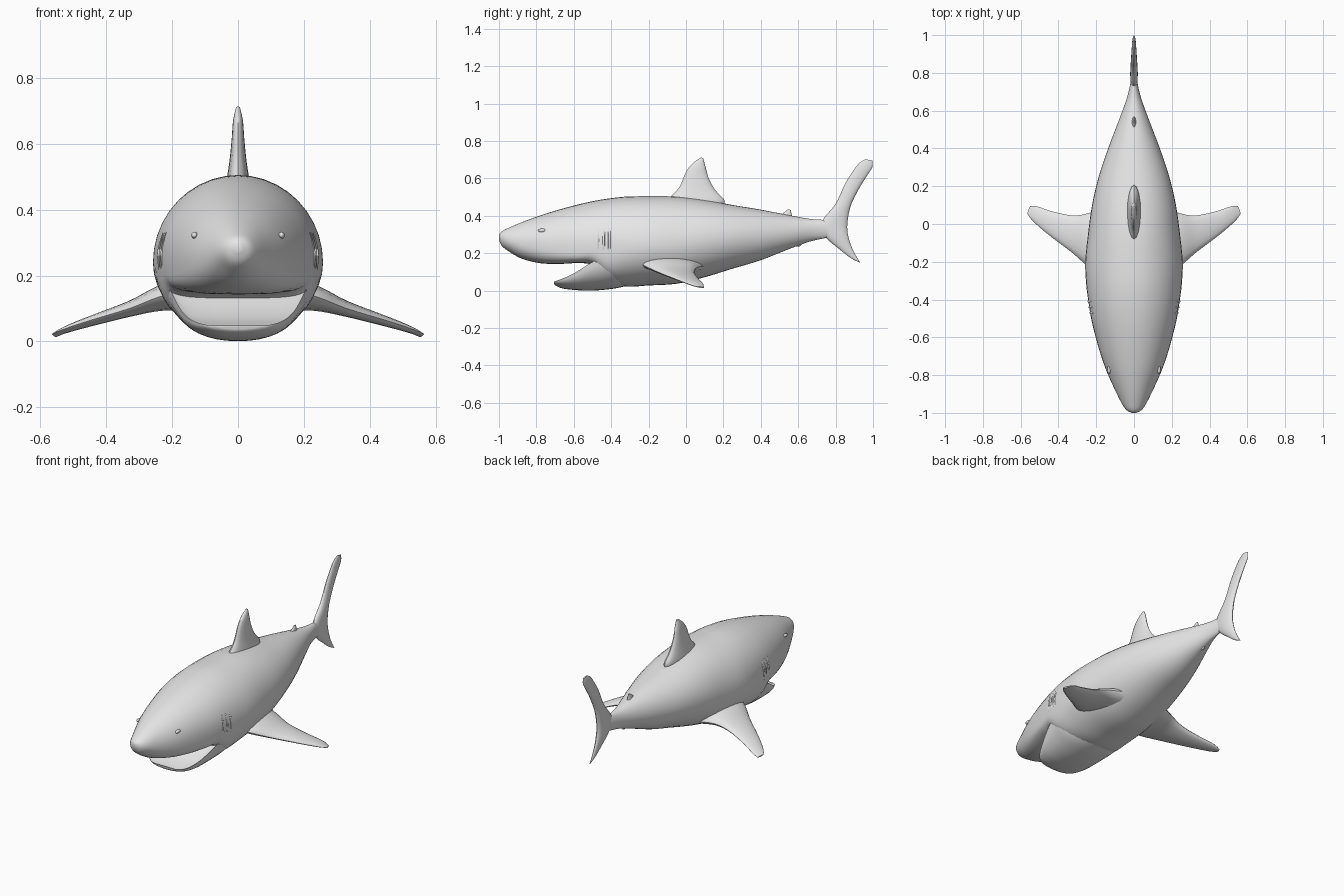
import bpy, bmesh, math
from mathutils import Vector

if "Cube" in bpy.data.objects:
    bpy.data.objects.remove(bpy.data.objects["Cube"])

grey = bpy.data.materials.new("skin_grey")
grey.use_nodes = True
grey.diffuse_color = (0.8, 0.8, 0.8, 1)
grey.node_tree.nodes["Principled BSDF"].inputs["Base Color"].default_value = (0.8, 0.8, 0.8, 1)


def refine(rows, steps):
    """Smooth curve through rows of numbers (Catmull-Rom)."""
    out = []
    for i in range(len(rows) - 1):
        a, b, c, d = (rows[max(0, min(len(rows) - 1, i + k))] for k in (-1, 0, 1, 2))
        for s in range(steps):
            t = s / steps
            out.append([q + 0.5 * t * (r - p + t * (2 * p - 5 * q + 4 * r - u + t * (3 * (q - r) + u - p)))
                        for p, q, r, u in zip(a, b, c, d)])
    return out + [list(rows[-1])]


def finish(name, bm, mirror=False):
    bmesh.ops.recalc_face_normals(bm, faces=bm.faces)
    mesh = bpy.data.meshes.new(name)
    bm.to_mesh(mesh)
    bm.free()
    mesh.materials.append(grey)
    for p in mesh.polygons:
        p.use_smooth = True
    mesh.set_sharp_from_angle(angle=math.radians(50))
    ob = bpy.data.objects.new(name, mesh)
    bpy.context.collection.objects.link(ob)
    if mirror:
        ob.modifiers.new("mirror", "MIRROR").use_mirror_merge = False
    return ob


def loft(name, rings, mirror=False):
    """Skin a list of closed rings and cap both ends."""
    bm = bmesh.new()
    loops = [[bm.verts.new(p) for p in ring] for ring in rings]
    n = len(loops[0])
    for a, b in zip(loops, loops[1:]):
        for i in range(n):
            j = (i + 1) % n
            bm.faces.new((a[i], a[j], b[j], b[i]))
    bm.faces.new(loops[0])
    bm.faces.new(loops[-1])
    return finish(name, bm, mirror)


def power(v, n):
    return math.copysign(abs(v) ** (2 / n), v)


def hull(name, rows, top_power, steps=4, sides=40):
    """Rows: y, top z, bottom z, half width, z of widest point, squareness below."""
    rings = []
    for y, top, bottom, w, mid, low_power in refine(rows, steps):
        ring = []
        for i in range(sides):
            a = math.tau * i / sides
            c, s = math.cos(a), math.sin(a)
            n = top_power if s >= 0 else low_power
            h = top - mid if s >= 0 else mid - bottom
            ring.append((w * power(c, n), y, mid + h * power(s, n)))
        rings.append(ring)
    return loft(name, rings)


def fin(name, rows, normal, mirror=False, steps=4, sides=16):
    """Rows: leading point, trailing point, half thickness."""
    normal = Vector(normal).normalized()
    flat = [(*a, *b, t) for a, b, t in rows]
    rings = []
    for r in refine(flat, steps):
        lead, trail = Vector(r[:3]), Vector(r[3:6])
        mid, half = (lead + trail) / 2, (lead - trail) / 2
        rings.append([mid + half * math.cos(a) + normal * r[6] * math.sin(a)
                      for a in (math.tau * i / sides for i in range(sides))])
    return loft(name, rings, mirror)


def upright_fin(name, rows):
    """Rows in the middle plane: leading y, z, trailing y, z, half thickness."""
    return fin(name, [((0, a, b), (0, c, d), t) for a, b, c, d, t in rows], (1, 0, 0))


# Body with a flat mouth roof under the snout
hull("body", [
    (-1, .3, .272, .012, .285, 2),
    (-.985, .317, .24, .04, .28, 2),
    (-.95, .335, .212, .065, .27, 2),
    (-.88, .365, .172, .1, .255, 2.3),
    (-.78, .402, .147, .145, .25, 3),
    (-.68, .433, .143, .18, .25, 4),
    (-.58, .46, .147, .208, .25, 5),
    (-.5, .478, .135, .227, .25, 4),
    (-.42, .492, .05, .24, .25, 3),
    (-.32, .503, .022, .253, .24, 2.2),
    (-.2, .505, .028, .258, .24, 2),
    (-.05, .503, .037, .243, .25, 2),
    (.1, .485, .072, .222, .27, 2),
    (.25, .458, .118, .187, .285, 2),
    (.4, .433, .163, .137, .295, 2),
    (.55, .404, .222, .08, .31, 2),
    (.66, .384, .262, .04, .325, 2),
    (.74, .378, .28, .02, .33, 2),
    (.8, .37, .29, .012, .33, 2)], 2)

# Lower jaw: the top sinks below the rim as a trough
hull("lower_jaw", [
    (-.705, .044, .036, .07, .048, 2),
    (-.695, .044, .026, .105, .052, 2),
    (-.66, .05, .012, .14, .065, 2.1),
    (-.6, .068, .004, .17, .092, 2.2),
    (-.54, .1, .001, .192, .13, 2.2),
    (-.47, .15, .002, .212, .17, 2.2),
    (-.38, .2, .012, .23, .21, 2.2),
    (-.3, .2, .03, .2, .21, 2)], 4)

# Fins on the middle plane
upright_fin("tail_fin", [
    (.96, .703, .997, .695, .004),
    (.93, .685, .996, .66, .009),
    (.9, .65, .968, .615, .012),
    (.85, .57, .925, .545, .015),
    (.8, .465, .885, .465, .018),
    (.735, .385, .868, .4, .02),
    (.715, .33, .862, .34, .02),
    (.76, .272, .868, .29, .018),
    (.82, .222, .885, .235, .013),
    (.88, .175, .91, .185, .007),
    (.925, .152, .932, .15, .003)])
upright_fin("dorsal_fin", [
    (-.12, .46, .2, .455, .04),
    (-.08, .505, .205, .485, .034),
    (-.035, .555, .155, .54, .026),
    (0, .635, .122, .6, .019),
    (.035, .68, .105, .66, .015),
    (.08, .713, .092, .708, .006)])
upright_fin("second_dorsal_fin", [
    (.49, .395, .575, .385, .012),
    (.52, .415, .565, .408, .009),
    (.545, .435, .56, .432, .004)])
upright_fin("anal_fin", [
    (.54, .25, .625, .27, .012),
    (.57, .245, .62, .25, .009),
    (.595, .235, .61, .237, .004)])

# Side fins, swept back and down
fin("pectoral_fins", [
    ((.14, -.27, .16), (.14, .1, .13), .055),
    ((.24, -.225, .135), (.235, .06, .125), .038),
    ((.33, -.15, .1), (.32, .045, .1), .024),
    ((.455, -.055, .062), (.43, .066, .064), .016),
    ((.535, .015, .035), (.51, .092, .036), .01),
    ((.565, .055, .022), (.55, .095, .015), .004)], (.25, 0, 1), mirror=True)

# Gill slits as faint ridges following the flank
for k in range(3):
    y, w = -.47 + .03 * k, .232 + .005 * k
    rows = []
    for j in range(5):
        z = .21 + .03 * j
        x = w * math.sqrt(1 - ((z - .25) / .24) ** 2)
        rows.append(((x, y - .006, z), (x, y + .006, z), .004 - .0015 * abs(j - 2)))
    fin("gill_%d" % (k + 1), rows, (1, 0, 0), mirror=True)

# Small narrow eyes set into the head
bm = bmesh.new()
bmesh.ops.create_uvsphere(bm, u_segments=16, v_segments=8, radius=1)
bmesh.ops.scale(bm, vec=(.01, .022, .01), verts=bm.verts)
bmesh.ops.translate(bm, vec=(.132, -.77, .322), verts=bm.verts)
finish("eyes", bm, mirror=True)
